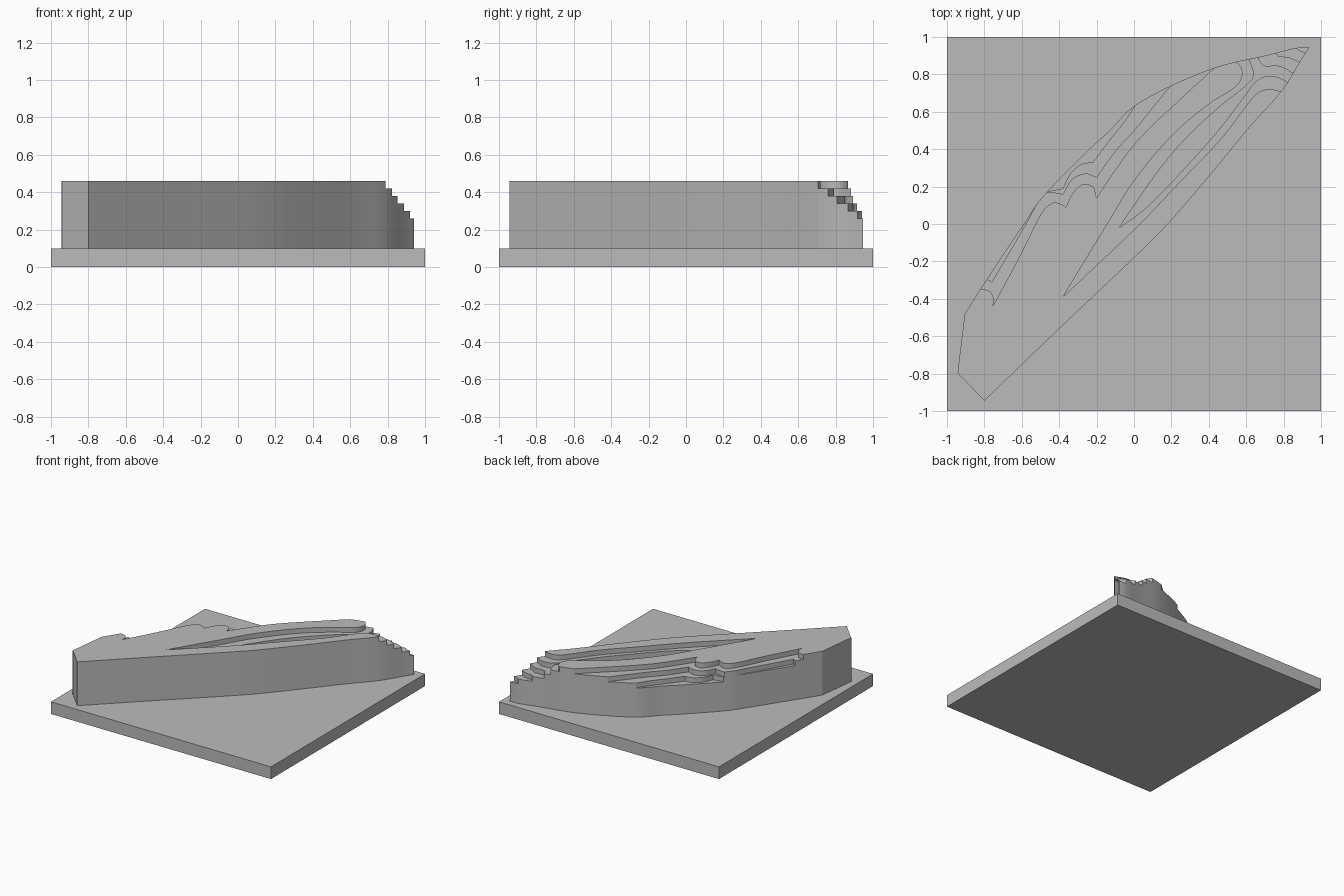
import bpy, bmesh
from mathutils import Vector

default_cube = bpy.data.objects.get("Cube")
if default_cube:
    bpy.data.objects.remove(default_cube, do_unlink=True)

stone = bpy.data.materials.new("light_grey")
stone.use_nodes = True
grey = (.5, .5, .5, 1)
stone.diffuse_color = grey
stone.node_tree.nodes["Principled BSDF"].inputs["Base Color"].default_value = grey

RIM_TOP = .46
STEP = .04
BASE_TOP = .1
FAR = 1.1


def smooth_strand(points, steps=5):
    """Catmull-Rom curve through the points, ends kept sharp."""
    pts = [Vector(p) for p in points]
    if len(pts) < 3:
        return pts
    pts = [2 * pts[0] - pts[1]] + pts + [2 * pts[-1] - pts[-2]]
    result = []
    for a, b, c, d in zip(pts, pts[1:], pts[2:], pts[3:]):
        for i in range(steps):
            t = i / steps
            result.append(.5 * (2 * b + (c - a) * t
                                + (2 * a - 5 * b + 4 * c - d) * t ** 2
                                + (3 * b - a - 3 * c + d) * t ** 3))
    return result + [pts[-2]]


def join_strands(strands):
    """Chain smooth strands that meet at sharp corners."""
    loop = []
    for strand in strands:
        for p in smooth_strand(strand):
            if not loop or (p - loop[-1]).length > .001:
                loop.append(p)
    return loop


def prism(name, loop, bottom, top):
    """Extrude a plan outline between two heights."""
    if (loop[0] - loop[-1]).length < .001:
        loop = loop[:-1]
    bm = bmesh.new()
    face = bm.faces.new([bm.verts.new((p.x, p.y, bottom)) for p in loop])
    raised = bmesh.ops.extrude_face_region(bm, geom=[face])["geom"]
    verts = [g for g in raised if isinstance(g, bmesh.types.BMVert)]
    bmesh.ops.translate(bm, verts=verts, vec=(0, 0, top - bottom))
    bmesh.ops.recalc_face_normals(bm, faces=bm.faces)
    mesh = bpy.data.meshes.new(name)
    bm.to_mesh(mesh)
    bm.free()
    mesh.materials.append(stone)
    obj = bpy.data.objects.new(name, mesh)
    bpy.context.collection.objects.link(obj)
    return obj


# Square base plate
corners = [Vector(c) for c in ((-1, -1), (1, -1), (1, 1), (-1, 1))]
prism("base_plate", corners, 0, BASE_TOP)

# Long leaf-shaped terrain block
outline = [
    [(-.94, -.8), (-.8, -.945)],
    [(-.8, -.945), (-.4, -.56), (-.02, -.2), (.19, .01), (.43, .29),
     (.62, .52), (.79, .71), (.89, .87), (.94, .945)],
    [(.94, .945), (.86, .94), (.7, .9), (.46, .845), (.22, .75), (0, .63),
     (-.13, .5), (-.26, .38), (-.48, .155), (-.59, 0), (-.8, -.315), (-.905, -.48)],
    [(-.905, -.48), (-.94, -.77), (-.94, -.8)],
]
terrain = prism("terraced_terrain", join_strands(outline), BASE_TOP, RIM_TOP)

# Valley terraces, opening toward the pointed end, highest first
valley = [
    [[(.5, .89), (.56, .855), (.58, .8), (.54, .73), (.4, .64), (.2, .47),
      (0, .23), (-.13, .02), (-.38, -.39)],
     [(-.38, -.39), (0, -.03), (.25, .23), (.46, .45), (.59, .62),
      (.66, .7), (.73, .72), (.81, .7)]],
    [[(.61, .9), (.64, .8), (.6, .74), (.45, .62), (.27, .45), (.12, .27), (-.08, -.02)],
     [(-.08, -.02), (.08, .1), (.3, .33), (.45, .5), (.58, .67), (.66, .77),
      (.75, .79), (.84, .75)]],
    [[(.65, .93), (.69, .85), (.78, .845), (.88, .79)]],
    [[(.74, .95), (.77, .9), (.83, .89), (.92, .85)]],
    [[(.85, .97), (.88, .93), (.95, .91)]],
]

# Outer slope terraces with scalloped bays, highest first
slope = [
    [[(-.88, -.35), (-.78, -.355), (-.75, -.4), (-.755, -.44)],
     [(-.755, -.44), (-.61, -.17), (-.5, .05), (-.44, .11), (-.4, .11), (-.365, .09)],
     [(-.365, .09), (-.33, .16), (-.28, .21), (-.22, .2), (-.2, .14)],
     [(-.2, .14), (-.12, .26), (-.02, .4), (.09, .52), (.25, .67), (.38, .79), (.46, .86)]],
    [[(-.87, -.29), (-.8, -.29), (-.76, -.31)],
     [(-.76, -.31), (-.59, -.02), (-.5, .14), (-.46, .17), (-.38, .16)],
     [(-.38, .16), (-.33, .24), (-.26, .27), (-.2, .25)],
     [(-.2, .25), (-.1, .39), (0, .5), (.13, .66), (.22, .77)]],
    [[(-.5, .17), (-.43, .18), (-.38, .19)],
     [(-.38, .19), (-.34, .27), (-.28, .32), (-.22, .33)],
     [(-.22, .33), (-.13, .45), (-.05, .55), (.03, .67)]],
    [[(-.28, .38), (-.24, .4), (-.18, .48)]],
]


def carve(name, contours, toward_tip):
    """Cut each nested contour one step deeper than the one before."""
    cutters = []
    for level, strands in enumerate(contours, 1):
        loop = join_strands(strands)
        first, last = loop[0], loop[-1]
        if toward_tip:
            loop += [Vector((FAR, last.y)), Vector((FAR, FAR))]
        else:
            loop.append(Vector((last.x, FAR)))
        loop.append(Vector((first.x, FAR)))
        cutter = prism(f"{name}_cutter", loop, RIM_TOP - level * STEP, RIM_TOP + STEP)
        cutter.hide_render = True
        cut = terrain.modifiers.new(cutter.name, "BOOLEAN")
        cut.operation = "DIFFERENCE"
        cut.solver = "EXACT"
        cut.object = cutter
        cutters.append(cutter)
    return cutters


cutters = carve("valley", valley, True) + carve("slope", slope, False)

# Bake the terraces and discard the cutters
bpy.context.view_layer.update()
evaluated = terrain.evaluated_get(bpy.context.evaluated_depsgraph_get())
carved_mesh = bpy.data.meshes.new_from_object(evaluated)
terrain.modifiers.clear()
terrain.data = carved_mesh
for cutter in cutters:
    bpy.data.objects.remove(cutter, do_unlink=True)
